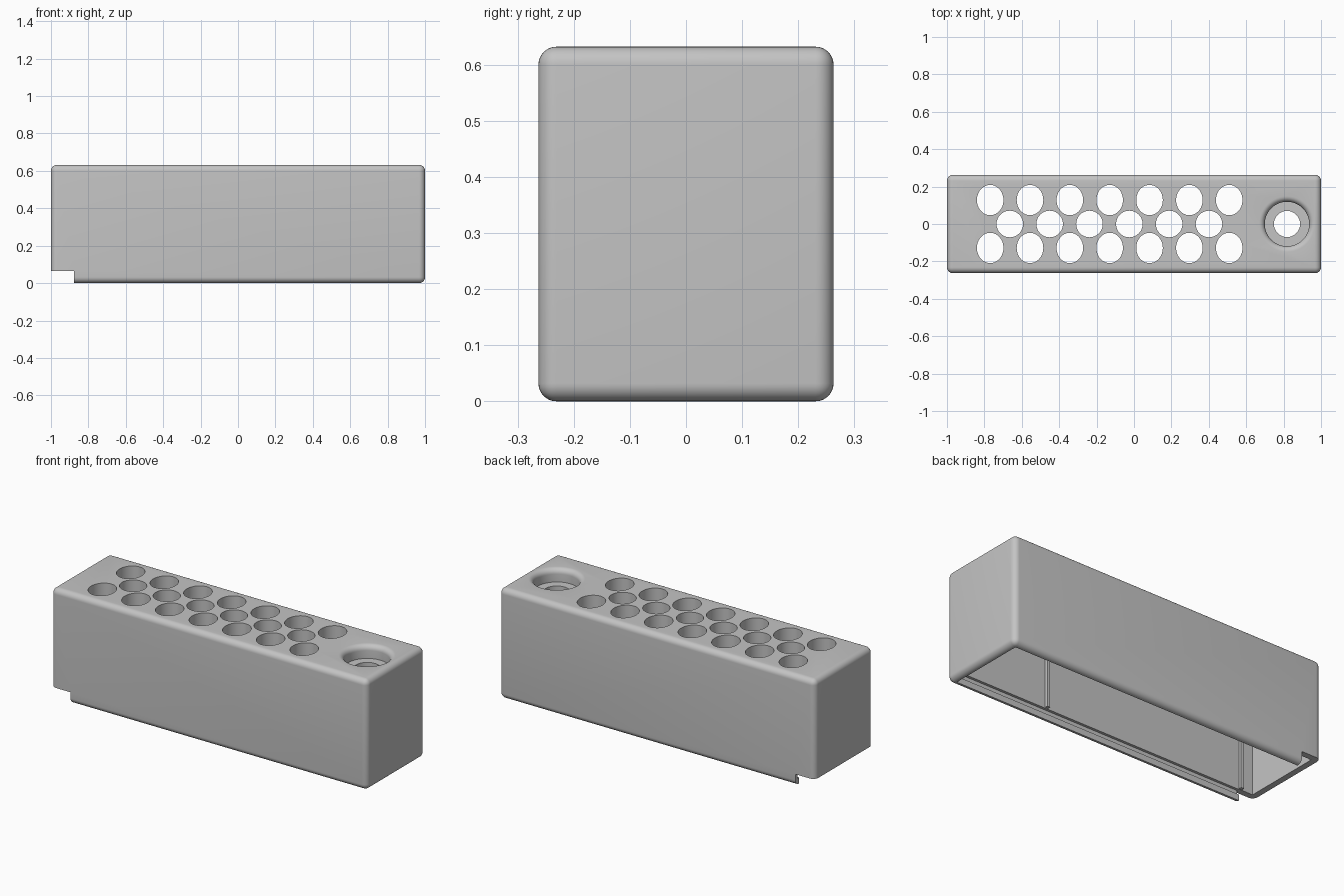
import bpy, bmesh, math
from mathutils import Matrix, Vector

if "Cube" in bpy.data.objects:
    bpy.data.objects.remove(bpy.data.objects["Cube"], do_unlink=True)

grey = bpy.data.materials.new("light grey")
grey.use_nodes = True
colour = (0.55, 0.55, 0.55, 1)
grey.diffuse_color = colour
grey.node_tree.nodes["Principled BSDF"].inputs["Base Color"].default_value = colour

W, D, H = 2.0, 0.526, 0.632      # outer size
WALL, ROOF, FILLET = 0.035, 0.1, 0.032
IN_X, IN_Y = W / 2 - WALL, D / 2 - WALL


def finish(name, bm):
    bmesh.ops.recalc_face_normals(bm, faces=bm.faces)
    mesh = bpy.data.meshes.new(name)
    bm.to_mesh(mesh)
    bm.free()
    mesh.materials.append(grey)
    obj = bpy.data.objects.new(name, mesh)
    bpy.context.collection.objects.link(obj)
    return obj


def box(name, lo, hi, bevel=0):
    lo, hi = Vector(lo), Vector(hi)
    bm = bmesh.new()
    place = Matrix.Translation((lo + hi) / 2) @ Matrix.Diagonal((*(hi - lo), 1))
    bmesh.ops.create_cube(bm, size=1, matrix=place)
    if bevel:
        bmesh.ops.bevel(bm, geom=bm.edges[:], offset=bevel, segments=8,
                        profile=0.5, affect='EDGES')
    return finish(name, bm)


def lathe(name, profile, centre, squash=(1, 1), steps=48):
    """Closed solid turned from (radius, z) points, lowest first."""
    bm = bmesh.new()
    rings = []
    for r, z in profile:
        rings.append([bm.verts.new((centre[0] + r * squash[0] * math.cos(a),
                                    centre[1] + r * squash[1] * math.sin(a), z))
                      for a in (math.tau * i / steps for i in range(steps))])
    for low, high in zip(rings, rings[1:]):
        for i in range(steps):
            j = (i + 1) % steps
            bm.faces.new((low[i], low[j], high[j], high[i]))
    bm.faces.new(rings[0])
    bm.faces.new(rings[-1])
    return finish(name, bm)


def cut(target, cutter):
    mod = target.modifiers.new("cut", 'BOOLEAN')
    mod.operation = 'DIFFERENCE'
    mod.solver = 'EXACT'
    mod.object = cutter
    bpy.context.view_layer.objects.active = target
    bpy.ops.object.modifier_apply(modifier=mod.name)
    bpy.data.objects.remove(cutter, do_unlink=True)


# Rounded shell, open underneath
shell = box("housing_shell", (-W / 2, -D / 2, 0), (W / 2, D / 2, H), FILLET)
cut(shell, box("cavity_cutter", (-IN_X, -IN_Y, -0.1), (IN_X, IN_Y, H - ROOF)))

# Groove for a sliding lid, and the notch at its entry end
cut(shell, box("groove_cutter", (-IN_X, -IN_Y - 0.015, 0.034),
               (IN_X + 0.012, IN_Y + 0.015, 0.064)))
cut(shell, box("notch_cutter", (-1.1, -0.4, -0.1), (-0.876, 0.4, 0.066)))

# Three staggered rows of vent holes
for row, count, start, tall in ((-0.128, 7, -0.769, 0.081),
                                (0, 6, -0.664, 0.071),
                                (0.128, 7, -0.769, 0.081)):
    for i in range(count):
        cut(shell, lathe("vent_cutter", ((1, 0.4), (1, 0.7)),
                         (start + 0.213 * i, row), (0.071, tall)))

# Recessed screw hole with a rounded rim
R_IN, ROUND, FLOOR = 0.119, 0.03, H - 0.075
rim = [(0.07, 0.4), (0.07, FLOOR), (R_IN, FLOOR)]
for i in range(8):
    a = math.pi / 2 * i / 7
    rim.append((R_IN + ROUND * (1 - math.cos(a)), H - ROUND + ROUND * math.sin(a)))
rim.append((R_IN + ROUND, 0.7))
cut(shell, lathe("screw_cutter", rim, (0.818, 0)))

# Slim upright guide ribs inside both long walls
for x, place in ((0.38, "middle"), (-0.885, "end")):
    for side, label in ((-1, "front"), (1, "back")):
        y = sorted((side * (IN_Y + 0.005), side * (IN_Y - 0.018)))
        box(f"{place}_{label}_rib", (x - 0.009, y[0], 0.068),
            (x + 0.009, y[1], H - ROOF + 0.005))

# Smooth rounded edges, keeping cut edges crisp
bpy.ops.object.select_all(action='DESELECT')
shell.select_set(True)
bpy.context.view_layer.objects.active = shell
bpy.ops.object.shade_smooth_by_angle(angle=math.radians(30))
